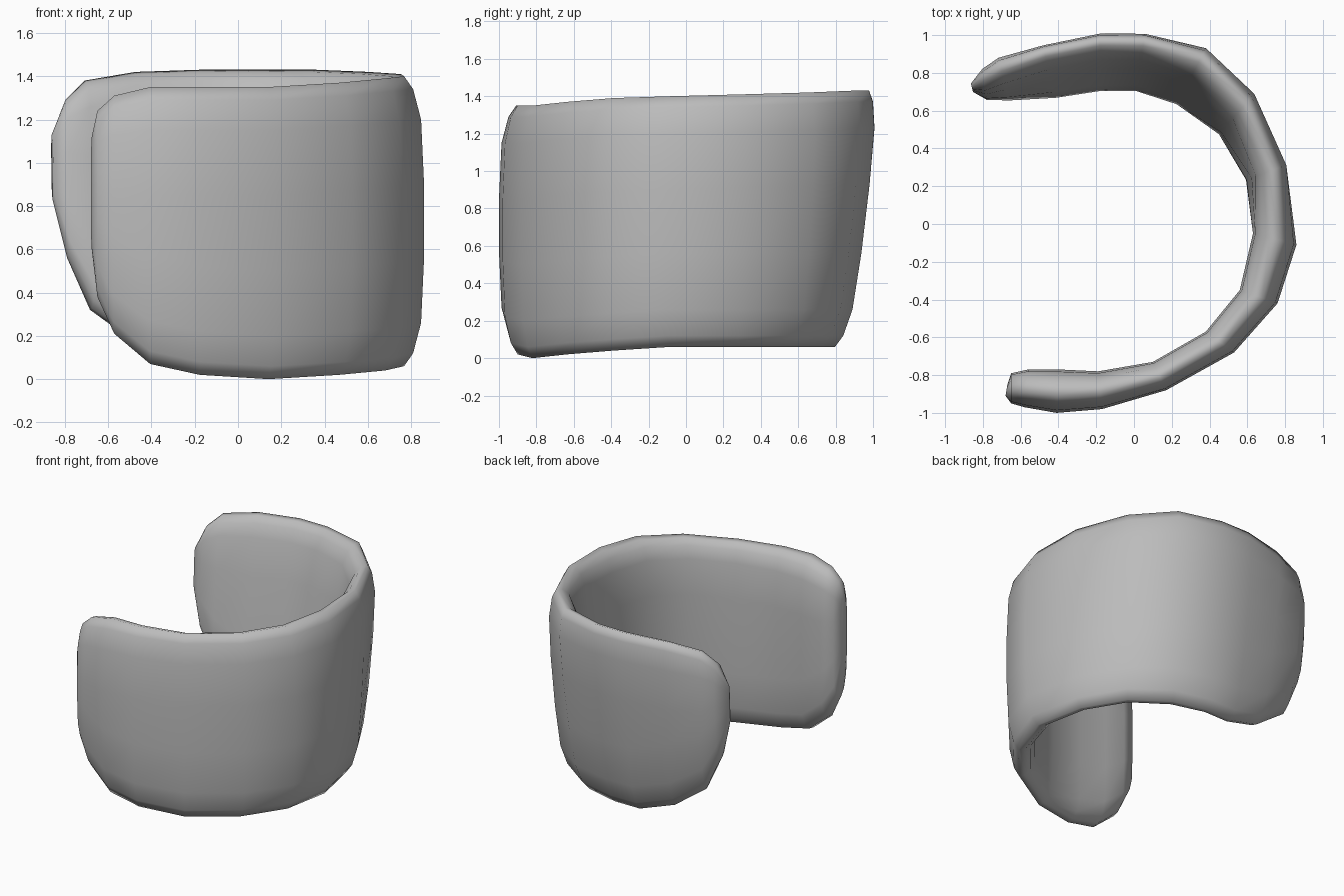
import bpy
import bmesh
from mathutils import Vector

default_cube = bpy.data.objects.get("Cube")
if default_cube:
    bpy.data.objects.remove(default_cube, do_unlink=True)

# Single grey material
grey = bpy.data.materials.new("plain grey")
grey.use_nodes = True
grey_value = (0.5, 0.5, 0.5, 1.0)
grey.diffuse_color = grey_value
grey.node_tree.nodes["Principled BSDF"].inputs["Base Color"].default_value = grey_value

# Stations along the open band, from the front tip round to the back tip:
# outer x, outer y, inner x, inner y, bottom, top, outward lean
stations = [
    (-.68, -.91, -.67, -.85, .60, 1.12, 0),
    (-.65, -.95, -.65, -.79, .38, 1.24, 0),
    (-.58, -.97, -.56, -.77, .21, 1.31, 0),
    (-.41, -1.0, -.40, -.77, .07, 1.35, 0),
    (-.17, -.98, -.19, -.78, .02, 1.35, 0),
    (.17, -.88, .10, -.73, .00, 1.35, 0),
    (.53, -.68, .38, -.57, .02, 1.37, 0),
    (.76, -.42, .56, -.35, .04, 1.39, 0),
    (.86, -.11, .63, -.05, .06, 1.40, 0),
    (.80, .31, .61, .24, .06, 1.41, .04),
    (.62, .67, .48, .51, .06, 1.42, .08),
    (.36, .89, .26, .70, .06, 1.43, .12),
    (.05, .96, .02, .78, .06, 1.43, .12),
    (-.18, .96, -.18, .78, .06, 1.43, .12),
    (-.47, .90, -.43, .73, .14, 1.42, .12),
    (-.71, .85, -.67, .68, .32, 1.38, .09),
    (-.80, .80, -.78, .66, .56, 1.29, .07),
    (-.86, .73, -.85, .69, .83, 1.13, .05),
]

# Rounded rim from outer to inner face: inset (fraction of thickness), drop from the edge
rim = [(0, .5), (.06, .2), (.22, .06), (.4, 0),
       (.62, .01), (.82, .05), (.95, .14), (1, .4)]
LEAN_HEIGHT = 0.75
INNER_LEAN = 1.3


def section(outer_x, outer_y, inner_x, inner_y, bottom, top, lean):
    """Return the closed rounded cross-section of the band at one station."""
    outer = Vector((outer_x, outer_y, 0))
    inner = Vector((inner_x, inner_y, 0))
    outward = (outer - inner).normalized()
    squeeze = min(1, (top - bottom) / 1.2)

    def place(inset, z):
        tilt = lean * (1 + (INNER_LEAN - 1) * inset)
        point = outer.lerp(inner, inset) + outward * tilt * (z - LEAN_HEIGHT)
        point.z = z
        return point

    upper = [place(u, top - d * squeeze) for u, d in rim]
    lower = [place(u, bottom + d * squeeze) for u, d in reversed(rim)]
    return upper + lower


# Loft the cuff through every section
bm = bmesh.new()
rings = [[bm.verts.new(p) for p in section(*s)] for s in stations]
count = len(rings[0])
for ring, following in zip(rings, rings[1:]):
    for i in range(count):
        j = (i + 1) % count
        bm.faces.new((ring[i], ring[j], following[j], following[i]))

# Close both rounded tips
for ring in (rings[0], rings[-1]):
    for i in range(count // 2 - 1):
        bm.faces.new((ring[i], ring[i + 1], ring[-i - 2], ring[-i - 1]))
bmesh.ops.recalc_face_normals(bm, faces=bm.faces)

mesh = bpy.data.meshes.new("open_cuff")
bm.to_mesh(mesh)
bm.free()
mesh.materials.append(grey)
cuff = bpy.data.objects.new("open_cuff", mesh)
bpy.context.collection.objects.link(cuff)

# Smooth shading over the whole band
mesh.shade_smooth()
